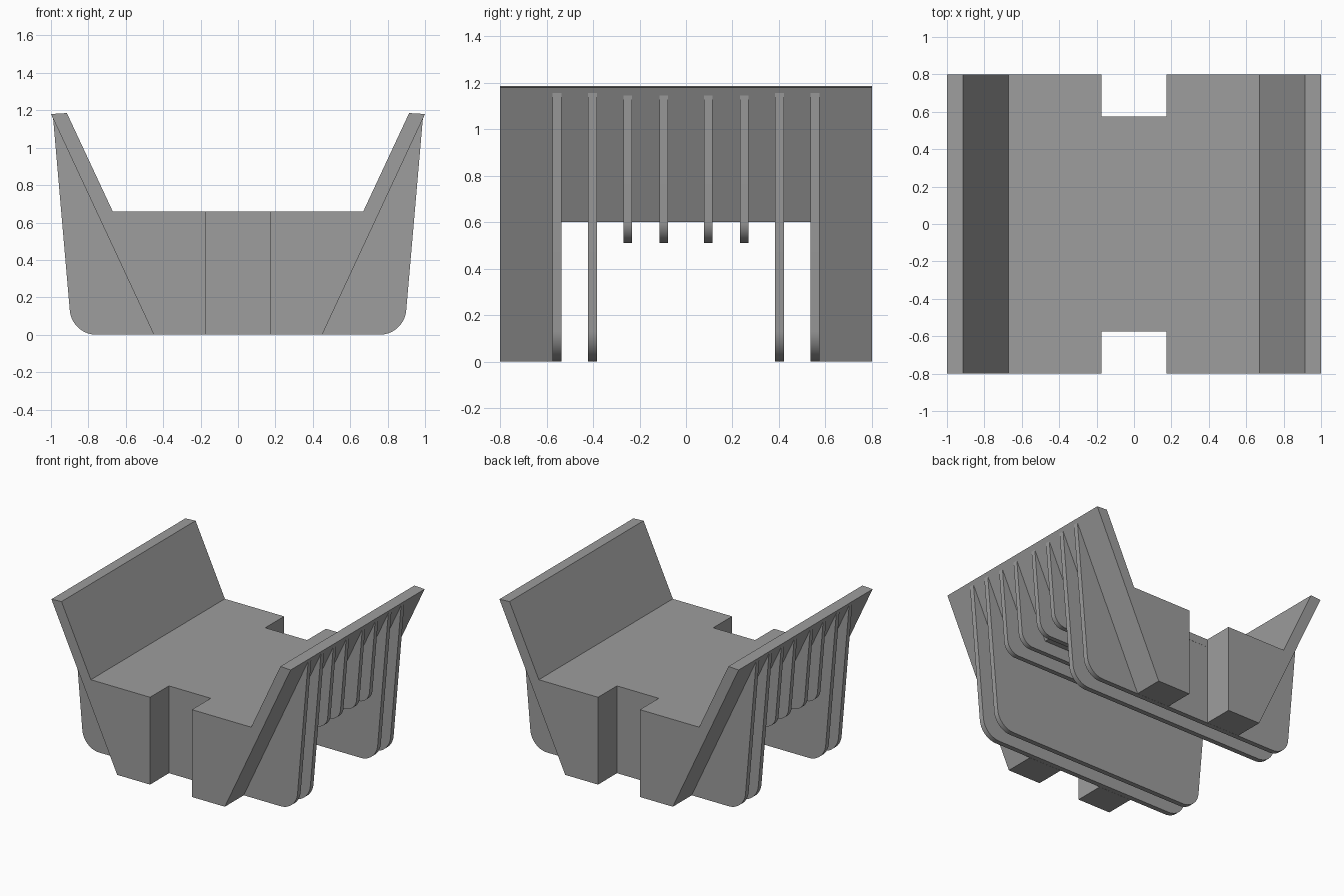
import bpy, bmesh
from mathutils import Vector

if "Cube" in bpy.data.objects:
    bpy.data.objects.remove(bpy.data.objects["Cube"])

grey = bpy.data.materials.new("plain grey")
grey.diffuse_color = (0.34, 0.34, 0.34, 1)
grey.use_nodes = True
grey.node_tree.nodes["Principled BSDF"].inputs["Base Color"].default_value = grey.diffuse_color


def extrude(name, profile, y0, y1):
    """Extrude an (x, z) outline along y from y0 to y1."""
    bm = bmesh.new()
    face = bm.faces.new([bm.verts.new((x, y0, z)) for x, z in profile])
    out = bmesh.ops.extrude_face_region(bm, geom=[face])
    moved = [g for g in out["geom"] if isinstance(g, bmesh.types.BMVert)]
    bmesh.ops.translate(bm, verts=moved, vec=(0, y1 - y0, 0))
    bmesh.ops.recalc_face_normals(bm, faces=bm.faces)
    mesh = bpy.data.meshes.new(name)
    bm.to_mesh(mesh)
    bm.free()
    mesh.materials.append(grey)
    ob = bpy.data.objects.new(name, mesh)
    bpy.context.collection.objects.link(ob)
    return ob


def mirrored(half):
    """Complete a right-hand outline with its reflection in x."""
    return half + [(-x, z) for x, z in reversed(half)]


def fillet(a, c, b, t, n=12):
    """Arc rounding corner c between a and b, starting t away from c."""
    a, b, c = Vector(a), Vector(b), Vector(c)
    p, q = c + (a - c).normalized() * t, c + (b - c).normalized() * t
    mid = ((p + q) / 2 - c)
    centre = c + mid * (t * t / mid.length_squared)
    r = (p - centre).length
    return [tuple(centre + (p - centre).lerp(q - centre, i / n).normalized() * r)
            for i in range(n + 1)]


def wall_x(z):
    """Outer slope of the side walls."""
    return 0.45 + 0.55 * z / 1.18


def rib_profile(bottom, top, corner_x, t):
    tip = (wall_x(top), top)
    arc = fillet((0, bottom), (corner_x, bottom), tip, t)
    return mirrored(arc + [tip, (wall_x(0.63) - 0.015, 0.63)])


# Trough: floor with two leaning side walls
inside = [(1.0, 1.18), (0.915, 1.185), (0.67, 0.66)]
extrude("trough", mirrored([(wall_x(0.6), 0.6)] + inside), -0.575, 0.575)

# Solid end blocks on either side of the central notches
for end, s in (("front", -1), ("back", 1)):
    for side, m in (("left", -1), ("right", 1)):
        outline = [(0.175, 0), (0.45, 0)] + inside + [(0.175, 0.66)]
        extrude(f"{end}_{side}_block", [(m * x, z) for x, z in outline],
                s * 0.575, s * 0.8)

# Ribs: tall plates reaching the ground and shallow ones under the floor
ribs = []
for s in (-1, 1):
    for y in (0.555, 0.402):
        ribs.append(extrude("tall_rib", rib_profile(0, 1.155, 0.888, 0.13),
                            s * y - 0.019, s * y + 0.019))
    for y in (0.25, 0.096):
        ribs.append(extrude("shallow_rib", rib_profile(0.51, 1.145, 0.929, 0.09),
                            s * y - 0.018, s * y + 0.018))

# Smooth rounded corners, sharp plate edges
for ob in ribs:
    ob.select_set(True)
bpy.context.view_layer.objects.active = ribs[0]
bpy.ops.object.shade_smooth_by_angle()
